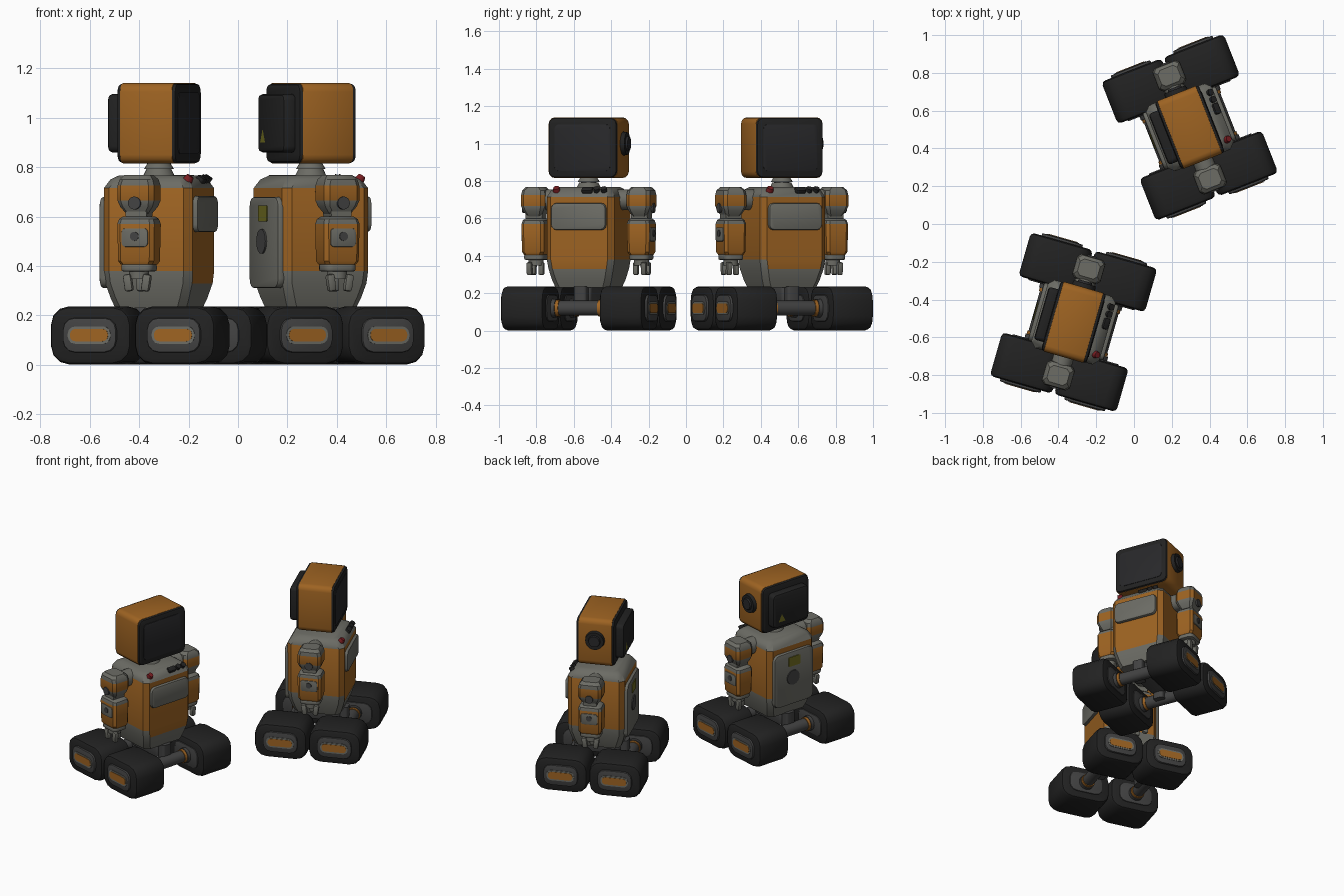
import bpy, bmesh, math
from mathutils import Matrix, Vector

if "Cube" in bpy.data.objects:
    bpy.data.objects.remove(bpy.data.objects["Cube"])

def material(name, rgb):
    m = bpy.data.materials.new(name)
    m.diffuse_color = (*rgb, 1)
    m.use_nodes = True
    m.node_tree.nodes["Principled BSDF"].inputs["Base Color"].default_value = m.diffuse_color
    return m

ORANGE = material("orange paint", (0.34, 0.125, 0.016))
GRAY = material("warm gray metal", (0.15, 0.15, 0.13))
BLACK = material("black rubber", (0.016, 0.016, 0.016))
SCREEN = material("dark screen glass", (0.021, 0.021, 0.023))
DARK = material("dark gray metal", (0.055, 0.055, 0.055))
RED = material("red button", (0.19, 0.012, 0.015))
YELLOW = material("olive yellow label", (0.16, 0.15, 0.015))

place = Matrix()   # transform of the robot being built
made = []

def finish(bm, name, mats, rule=None):
    bmesh.ops.recalc_face_normals(bm, faces=bm.faces)
    if rule:
        for f in bm.faces:
            f.material_index = rule(f)
    bm.transform(place)
    me = bpy.data.meshes.new(name)
    bm.to_mesh(me)
    bm.free()
    for m in mats:
        me.materials.append(m)
    ob = bpy.data.objects.new(name, me)
    bpy.context.collection.objects.link(ob)
    made.append(ob)
    return ob

def box(name, c, s, mat, axis=0, r=0.0, r2=0.0, seg=3, tilt=0.0):
    """Box with corners rounded by r around an axis and end rims rounded by r2."""
    bm = bmesh.new()
    bmesh.ops.create_cube(bm, size=1)
    bmesh.ops.scale(bm, vec=s, verts=bm.verts)
    a = Vector([1.0 if i == axis else 0.0 for i in range(3)])
    if r:
        es = [e for e in bm.edges
              if abs((e.verts[0].co - e.verts[1].co).normalized().dot(a)) > 0.9]
        bmesh.ops.bevel(bm, geom=es, offset=r, segments=seg, profile=0.5,
                        affect='EDGES', clamp_overlap=True)
    if r2:
        bm.normal_update()
        es = {e for f in bm.faces if abs(f.normal.dot(a)) > 0.95 for e in f.edges}
        bmesh.ops.bevel(bm, geom=list(es), offset=r2, segments=2, profile=0.5,
                        affect='EDGES', clamp_overlap=True)
    bm.transform(Matrix.Translation(c) @ Matrix.Rotation(tilt, 4, 'Y'))
    return finish(bm, name, [mat])

def rod(name, c, radius, depth, mat, axis='Z', top=None, sides=24, tilt=0.0):
    bm = bmesh.new()
    bmesh.ops.create_cone(bm, cap_ends=True, segments=sides, radius1=radius,
                          radius2=radius if top is None else top, depth=depth)
    turn = {'Z': Matrix(), 'X': Matrix.Rotation(math.pi / 2, 4, 'Y'),
            'Y': Matrix.Rotation(-math.pi / 2, 4, 'X')}[axis]
    bm.transform(Matrix.Translation(c) @ Matrix.Rotation(tilt, 4, 'Y') @ turn)
    return finish(bm, name, [mat])

def loft(name, sections, mats, rule=None):
    """Stack of corner-cut rectangles: (z, half x, half y, corner cut)."""
    bm = bmesh.new()
    rings = []
    for z, hx, hy, c in sections:
        pts = [(hx, -hy + c), (hx, hy - c), (hx - c, hy), (-hx + c, hy),
               (-hx, hy - c), (-hx, -hy + c), (-hx + c, -hy), (hx - c, -hy)]
        rings.append([bm.verts.new((x, y, z)) for x, y in pts])
    for a, b in zip(rings, rings[1:]):
        for i in range(8):
            bm.faces.new((a[i], a[(i + 1) % 8], b[(i + 1) % 8], b[i]))
    bm.faces.new(rings[0])
    bm.faces.new(rings[-1])
    return finish(bm, name, mats, rule)

def body():
    def rule(f):
        z, n = f.calc_center_median().z, f.normal
        if 0.33 < z < 0.37:
            return 0 if n.x > 0.9 else 1
        return 1 if z < 0.34 or z > 0.72 else 0
    loft("body", [(0.23, 0.15, 0.15, 0.03), (0.27, 0.165, 0.165, 0.03),
                  (0.33, 0.183, 0.18, 0.03), (0.38, 0.187, 0.188, 0.03),
                  (0.715, 0.187, 0.188, 0.03), (0.75, 0.165, 0.17, 0.03),
                  (0.767, 0.135, 0.145, 0.03)], [ORANGE, GRAY], rule)
    # front window and back service panel
    box("front_panel", (0.19, 0, 0.61), (0.035, 0.305, 0.145), GRAY, 0, 0.03, 0.01)
    box("back_panel", (-0.19, 0, 0.495), (0.035, 0.32, 0.37), GRAY, 0, 0.04, 0.01)
    box("back_label", (-0.209, 0, 0.613), (0.006, 0.095, 0.065), YELLOW, 0, 0.008)
    rod("back_vent", (-0.21, 0.01, 0.5), 0.05, 0.008, DARK, 'X')
    # controls on the sloped front edge
    rod("red_button", (0.162, -0.132, 0.752), 0.022, 0.03, RED, top=0.016, tilt=0.6)
    box("switch", (0.166, 0.04, 0.75), (0.035, 0.06, 0.025), BLACK, 2, 0.01, 0.005, tilt=0.6)
    for y in (0.092, 0.132):
        rod("knob", (0.165, y, 0.75), 0.017, 0.03, BLACK, tilt=0.6)
    # neck
    rod("neck_base", (0, 0, 0.778), 0.065, 0.03, GRAY, top=0.05)
    rod("neck", (0, 0, 0.8), 0.042, 0.05, DARK)
    rod("neck_collar", (0, 0, 0.806), 0.06, 0.025, GRAY, top=0.045)

def head():
    z = 0.978
    box("head_shell", (0, 0, z), (0.22, 0.385, 0.325), ORANGE, 0, 0.035, 0.004)
    box("screen_bezel", (0.108, 0, z), (0.034, 0.38, 0.32), BLACK, 0, 0.035, 0.012)
    box("screen", (0.125, 0, z), (0.006, 0.31, 0.25), SCREEN, 0, 0.025, 0.002)
    box("head_back", (-0.108, 0, z), (0.034, 0.38, 0.32), BLACK, 0, 0.035, 0.015)
    box("head_back_housing", (-0.145, 0, z), (0.065, 0.29, 0.235), BLACK, 0, 0.025, 0.015)
    # small warning triangle
    bm = bmesh.new()
    bm.faces.new([bm.verts.new((-0.1795, y, zz))
                  for y, zz in ((0.05, 0.9), (0.105, 0.9), (0.078, 0.955))])
    finish(bm, "warning_triangle", [YELLOW])
    # round ear on one side only
    rod("ear_ring", (0, 0.2, 1.0), 0.065, 0.03, BLACK, 'Y', top=0.06)
    rod("ear_cap", (0, 0.217, 1.0), 0.042, 0.018, SCREEN, 'Y', top=0.036)

def arm(s):
    y = 0.293 * s
    rod("shoulder_joint", (0, 0.2 * s, 0.7), 0.055, 0.08, GRAY, 'Y')
    def place_loft(name, secs, mats, rule=None):
        ob = loft(name, secs, mats, rule)
        ob.data.transform(place @ Matrix.Translation((0, y, 0)) @ place.inverted())
    place_loft("upper_arm", [(0.61, 0.045, 0.04, 0.012), (0.64, 0.068, 0.055, 0.015),
                             (0.665, 0.077, 0.066, 0.018), (0.725, 0.077, 0.066, 0.018),
                             (0.75, 0.07, 0.062, 0.018), (0.768, 0.055, 0.045, 0.018)],
               [ORANGE, GRAY],
               lambda f: 0 if 0.66 < f.calc_center_median().z < 0.73 else 1)
    rod("elbow", (0, y, 0.615), 0.045, 0.09, GRAY, 'Y')
    place_loft("forearm", [(0.405, 0.066, 0.052, 0.015), (0.42, 0.075, 0.06, 0.015),
                           (0.57, 0.078, 0.063, 0.015), (0.59, 0.072, 0.057, 0.015),
                           (0.6, 0.06, 0.045, 0.015)], [ORANGE, GRAY],
               lambda f: 1 if f.calc_center_median().z > 0.575 else 0)
    # gray side plate and pivots
    box("forearm_plate", (0, y + 0.06 * s, 0.515), (0.11, 0.014, 0.075), GRAY, 1, 0.015, 0.003)
    rod("shoulder_pivot", (0, y + 0.066 * s, 0.655), 0.026, 0.012, DARK, 'Y')
    rod("forearm_pivot", (0, y + 0.068 * s, 0.52), 0.018, 0.008, DARK, 'Y')
    # cuff, wrist and claw
    box("cuff", (0, y, 0.393), (0.135, 0.11, 0.03), GRAY, 2, 0.03, 0.008)
    rod("wrist", (0, y, 0.365), 0.04, 0.035, GRAY)
    for x, dy, t in ((0.038, 0.025, 0.15), (-0.038, 0.025, -0.15), (0, -0.03, 0)):
        box("finger", (x, y + dy * s, 0.332), (0.034, 0.03, 0.07), GRAY, 2, 0.008, 0.01, 2, t)

def undercarriage():
    box("hub", (0, 0, 0.19), (0.26, 0.1, 0.1), DARK, 2, 0.02, 0.01)
    for x in (-0.177, 0.177):
        rod("axle", (x, 0, 0.12), 0.04, 0.34, DARK, 'Y')
        box("axle_strut", (x * 0.8, 0, 0.165), (0.07, 0.07, 0.14), DARK, 2, 0.015)
        for s in (-1, 1):
            rod("axle_ring", (x, 0.118 * s, 0.12), 0.045, 0.018, ORANGE, 'Y')
            rod("axle_seat", (x, 0.14 * s, 0.12), 0.05, 0.025, DARK, 'Y')
            box("track_pod", (x, 0.275 * s, 0.119), (0.342, 0.24, 0.235), BLACK, 1, 0.075, 0.022, 3)
            box("pod_inner_plate", (x, 0.155 * s, 0.12), (0.23, 0.012, 0.14), DARK, 1, 0.05, 0.004)
            box("pod_outer_plate", (x, 0.398 * s, 0.12), (0.225, 0.02, 0.14), DARK, 1, 0.05, 0.006)
            box("pod_stripe_rim", (x, 0.407 * s, 0.12), (0.18, 0.008, 0.07), GRAY, 1, 0.03)
            box("pod_stripe", (x, 0.41 * s, 0.12), (0.16, 0.007, 0.05), ORANGE, 1, 0.022)

# two robots, each turned a little
for cx, cy, deg in ((-0.32, -0.52, -16), (0.295, 0.512, 21.5)):
    place = Matrix.Translation((cx, cy, 0)) @ Matrix.Rotation(math.radians(deg), 4, 'Z')
    body()
    head()
    for side in (-1, 1):
        arm(side)
    undercarriage()

for ob in made:
    ob.select_set(True)
bpy.context.view_layer.objects.active = made[0]
bpy.ops.object.shade_smooth_by_angle(angle=math.radians(32))
